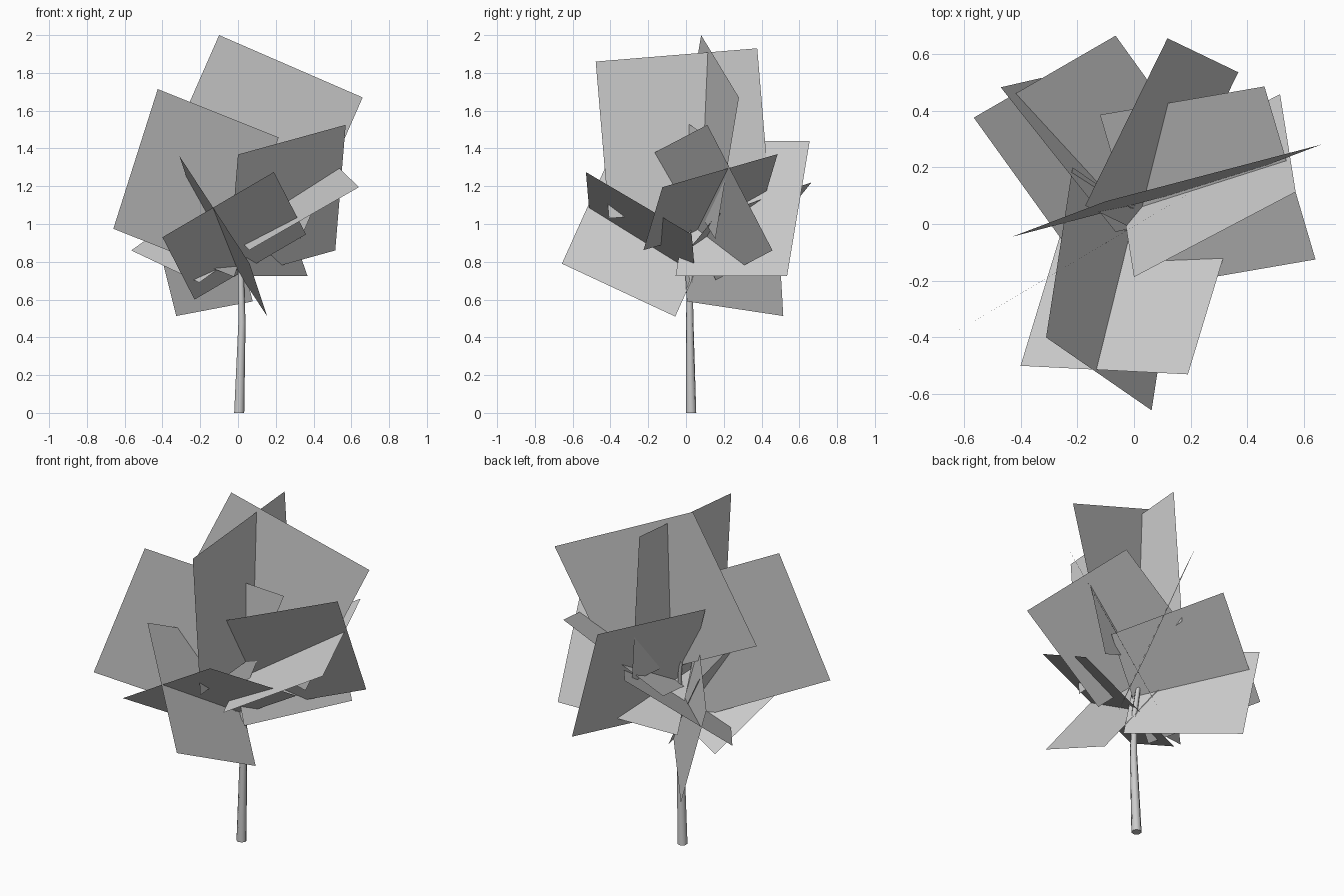
import bpy
import bmesh
from mathutils import Vector

if "Cube" in bpy.data.objects:
    bpy.data.objects.remove(bpy.data.objects["Cube"])


def make_object(name, bm):
    mesh = bpy.data.meshes.new(name)
    bm.to_mesh(mesh)
    bm.free()
    obj = bpy.data.objects.new(name, mesh)
    bpy.context.collection.objects.link(obj)
    return obj


def leaf_card(name, corner, u, v):
    """Flat foliage card: one corner and its two edge directions."""
    bm = bmesh.new()
    c, u, v = Vector(corner), Vector(u), Vector(v)
    bm.faces.new([bm.verts.new(p) for p in (c, c + u, c + u + v, c + v)])
    return make_object(name, bm)


def tapered_stem(name, path, sides=7):
    """Tapering tube through (x, y, z, radius) points, closed at both ends."""
    from math import cos, sin, tau
    bm = bmesh.new()
    rings = []
    for x, y, z, r in path:
        rings.append([bm.verts.new((x + r * cos(tau * i / sides),
                                    y + r * sin(tau * i / sides), z))
                      for i in range(sides)])
    for a, b in zip(rings, rings[1:]):
        for i in range(sides):
            j = (i + 1) % sides
            bm.faces.new((a[i], a[j], b[j], b[i]))
    bm.faces.new(rings[0][::-1])
    bm.faces.new(rings[-1])
    obj = make_object(name, bm)
    for p in obj.data.polygons[:-2]:
        p.use_smooth = True
    return obj


# Trunk with a slight bend, thinning into the crown
tapered_stem("trunk", [
    (0.005, 0.027, 0.00, 0.028), (0.020, 0.020, 0.48, 0.020),
    (0.015, 0.020, 0.72, 0.016), (0.000, 0.060, 1.00, 0.010),
    (-0.060, 0.090, 1.36, 0.003)])

# Foliage cards crossing each other around the crown
cards = {
    "top_leaf_card": ((-.10, .08, 2.0), (.76, .20, -.33), (-.33, -.125, -.75)),
    "left_leaf_card": ((-.425, -.26, 1.714), (.64, .38, -.255), (-.235, -.14, -.739)),
    "centre_leaf_card": ((.04, -.478, 1.86), (0, .855, .07), (0, .07, -.83)),
    "front_leaf_card": ((-.40, -.50, .93), (.59, -.03, .345), (.17, .56, -.33)),
    "right_leaf_card": ((.57, .113, 1.525), (-.57, -.30, -.157), (-.055, .345, -.665)),
    "low_front_leaf_card": ((-.31, -.40, 1.36), (.372, -.257, -.57), (.093, .60, -.28)),
    "back_left_leaf_card": ((-.327, .515, .513), (.405, -.51, .077), (-.143, -.033, .57)),
    "back_leaf_card": ((.118, .655, 1.44), (.25, -.12, -.715), (-.29, -.59, 0)),
    "tilted_right_leaf_card": ((.64, -.125, 1.195), (-.18, .61, .175), (-.58, -.10, -.333)),
    "tilted_left_leaf_card": ((-.565, .375, .86), (.50, .289, .36), (.36, -.50, -.17)),
}
for name, (corner, u, v) in cards.items():
    leaf_card(name, corner, u, v)
